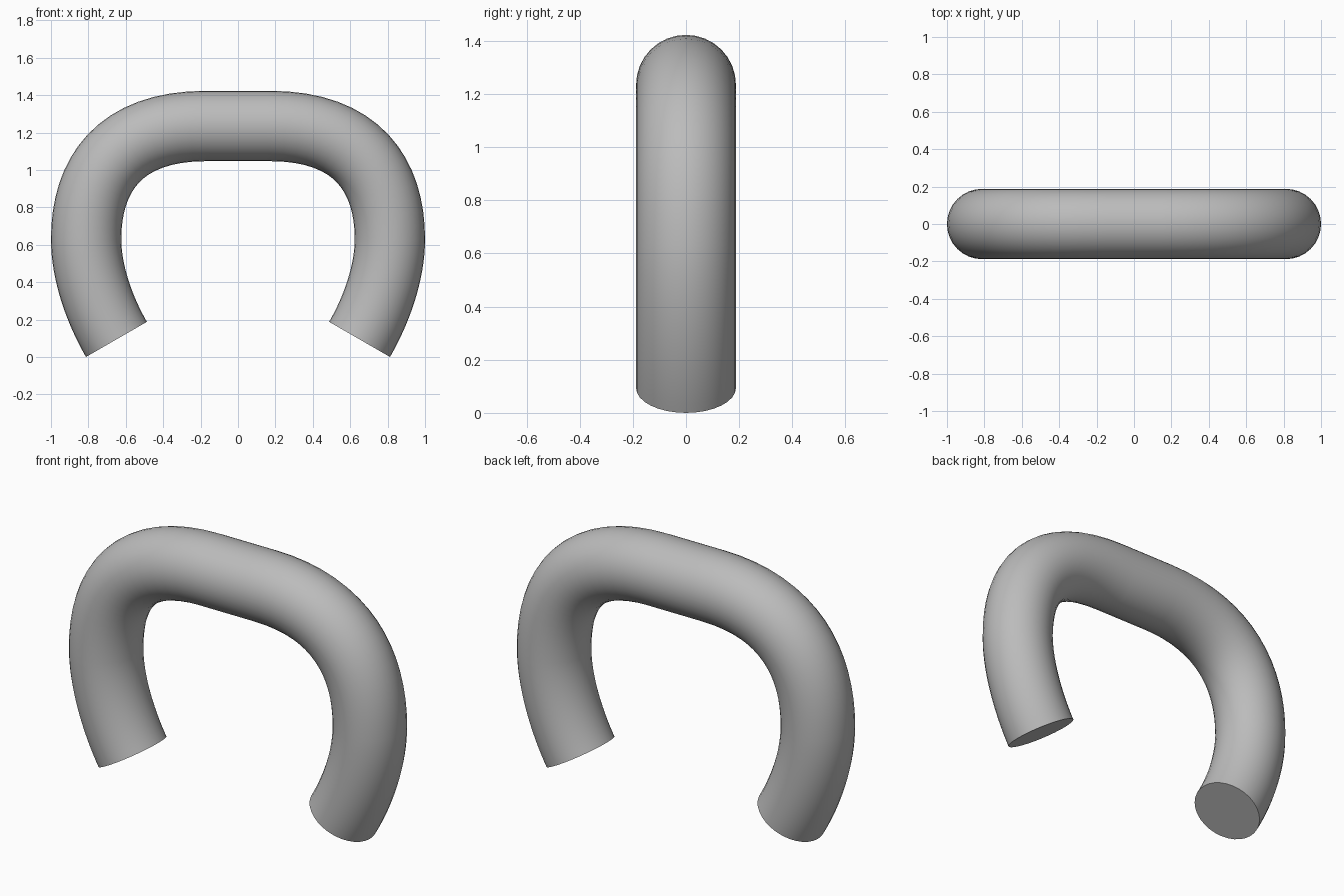
import bpy
import bmesh

cube = bpy.data.objects.get("Cube")
if cube:
    bpy.data.objects.remove(cube, do_unlink=True)

RADIUS = 0.188

grey = bpy.data.materials.new("plain grey")
grey.use_nodes = True
colour = (0.5, 0.5, 0.5, 1)
grey.diffuse_color = colour
grey.node_tree.nodes["Principled BSDF"].inputs["Base Color"].default_value = colour

# Centre line of the left half, from the open end up to the flat top:
# (handle before, point, handle after) in x, z
half = [
    ((0.60, 0.01), (0.65, 0.094), (0.74, 0.25)),
    ((0.812, 0.45), (0.812, 0.63), (0.812, 0.97)),
    ((0.64, 1.235), (0.17, 1.235), (0.06, 1.235)),
]
mirrored = [tuple((-x, z) for x, z in reversed(knot)) for knot in reversed(half)]
path = half + mirrored

# Round tube swept along the centre line
curve = bpy.data.curves.new("tube_path", 'CURVE')
curve.dimensions = '3D'
curve.resolution_u = 16
curve.bevel_depth = RADIUS
curve.bevel_resolution = 14
curve.use_fill_caps = True
spline = curve.splines.new('BEZIER')
spline.bezier_points.add(len(path) - 1)
for point, (before, centre, after) in zip(spline.bezier_points, path):
    point.handle_left_type = point.handle_right_type = 'FREE'
    point.co = (centre[0], 0, centre[1])
    point.handle_left = (before[0], 0, before[1])
    point.handle_right = (after[0], 0, after[1])

# Turn the sweep into a welded mesh with flat end caps
helper = bpy.data.objects.new("tube_helper", curve)
bpy.context.collection.objects.link(helper)
bpy.context.view_layer.update()
graph = bpy.context.evaluated_depsgraph_get()
mesh = bpy.data.meshes.new_from_object(helper.evaluated_get(graph))
bpy.data.objects.remove(helper, do_unlink=True)

bm = bmesh.new()
bm.from_mesh(mesh)
bmesh.ops.remove_doubles(bm, verts=bm.verts, dist=0.0001)
bmesh.ops.recalc_face_normals(bm, faces=bm.faces)
for face in bm.faces:
    face.material_index = 0
bm.to_mesh(mesh)
bm.free()

mesh.materials.clear()
mesh.materials.append(grey)
tube = bpy.data.objects.new("bent_tube", mesh)
bpy.context.collection.objects.link(tube)
bpy.ops.object.select_all(action='DESELECT')
tube.select_set(True)
bpy.context.view_layer.objects.active = tube
bpy.ops.object.shade_smooth_by_angle(angle=0.6)
